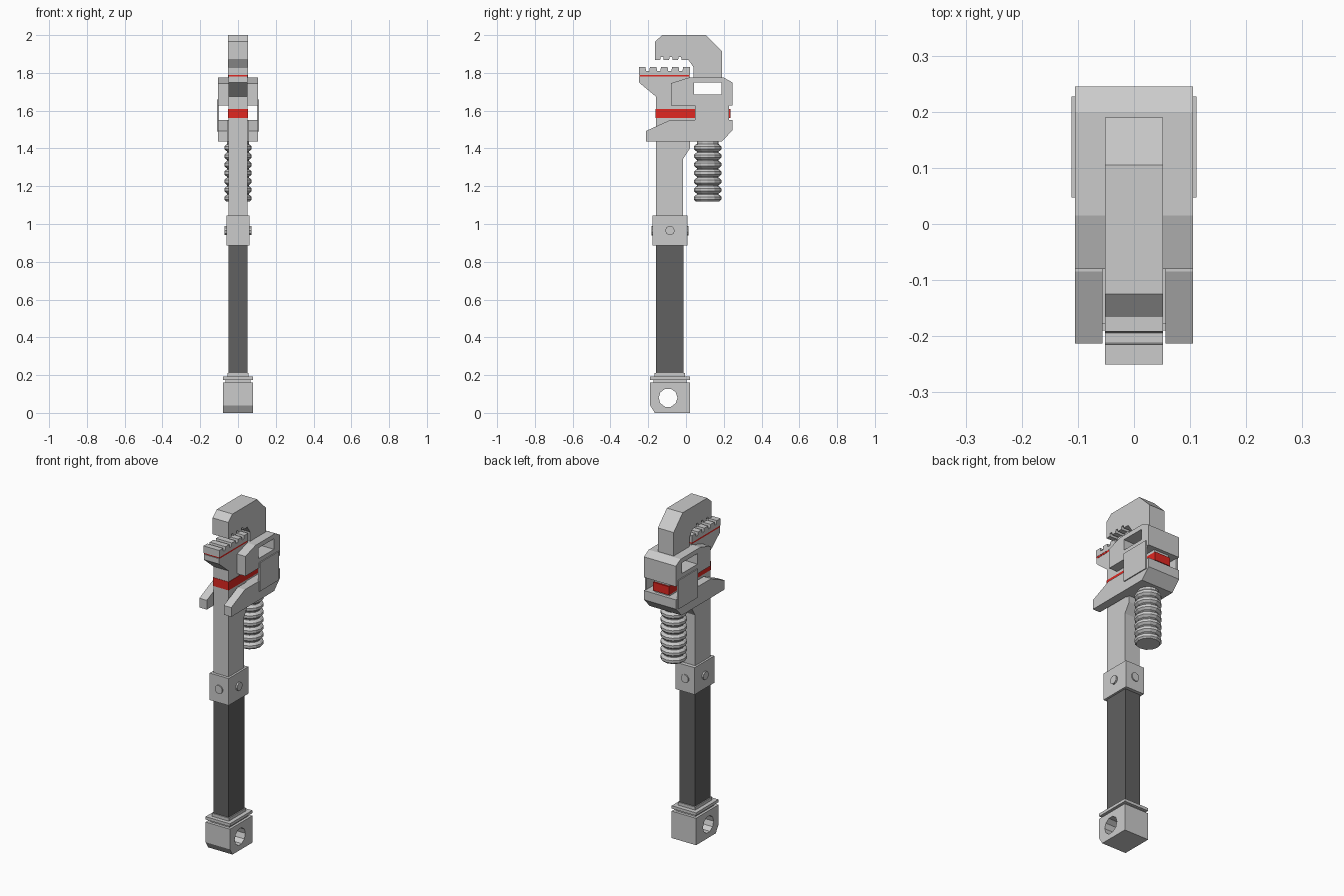
import bpy, bmesh, math
from mathutils import Matrix

if "Cube" in bpy.data.objects:
    bpy.data.objects.remove(bpy.data.objects["Cube"])


def material(name, rgb):
    m = bpy.data.materials.new(name)
    m.diffuse_color = (*rgb, 1)
    m.use_nodes = True
    m.node_tree.nodes["Principled BSDF"].inputs["Base Color"].default_value = m.diffuse_color
    return m


RED = material("red_paint", (0.75, 0.02, 0.015))
DARK = material("dark_grip", (0.12, 0.12, 0.12))


def finish(name, bm, mat=None):
    bmesh.ops.recalc_face_normals(bm, faces=bm.faces)
    me = bpy.data.meshes.new(name)
    bm.to_mesh(me)
    bm.free()
    ob = bpy.data.objects.new(name, me)
    bpy.context.collection.objects.link(ob)
    if mat:
        me.materials.append(mat)
    return ob


def prism(name, pts, x0, x1, mat=None):
    """Side profile (y, z) extruded from x0 to x1."""
    bm = bmesh.new()
    f = bm.faces.new([bm.verts.new((x0, y, z)) for y, z in pts])
    ext = bmesh.ops.extrude_face_region(bm, geom=[f])
    verts = [v for v in ext["geom"] if isinstance(v, bmesh.types.BMVert)]
    bmesh.ops.translate(bm, verts=verts, vec=(x1 - x0, 0, 0))
    return finish(name, bm, mat)


def box(name, x0, x1, y0, y1, z0, z1, mat=None):
    return prism(name, [(y0, z0), (y1, z0), (y1, z1), (y0, z1)], x0, x1, mat)


def cylinder(name, r, depth, loc, axis, sides):
    bm = bmesh.new()
    rot = Matrix.Rotation(math.pi / 2, 4, 'Y' if axis == 'X' else 'X')
    bmesh.ops.create_cone(bm, cap_ends=True, segments=sides, radius1=r, radius2=r,
                          depth=depth, matrix=Matrix.Translation(loc) @ rot)
    return finish(name, bm)


def cut(ob, cutter):
    mod = ob.modifiers.new("cut", 'BOOLEAN')
    mod.operation = 'DIFFERENCE'
    mod.solver = 'EXACT'
    mod.object = cutter
    bpy.context.view_layer.objects.active = ob
    bpy.ops.object.modifier_apply(modifier=mod.name)
    bpy.data.objects.remove(cutter)


def teeth(y0, y1, n, base, tip):
    """Square teeth along y: n teeth with narrow notches between them."""
    pitch = (y1 - y0) / (n - 0.4)
    pts = []
    for i in range(n):
        a = y0 + i * pitch
        b = a + pitch * 0.6
        pts += [(a, tip), (b, tip)]
        if i < n - 1:
            pts += [(b + 0.003, base), (a + pitch - 0.003, base)]
    return pts


# Base block with hanging hole, neck and flange
base = prism("base_block", [(-0.165, 0), (0.02, 0), (0.02, 0.16), (-0.19, 0.16), (-0.19, 0.04)],
             -0.08, 0.08)
cut(base, cylinder("hole_cutter", 0.05, 0.4, (0, -0.095, 0.08), 'X', 10))
box("base_neck", -0.065, 0.065, -0.172, 0.003, 0.155, 0.18)
box("base_flange", -0.08, 0.08, -0.19, 0.02, 0.175, 0.192)
box("grip_ferrule", -0.056, 0.056, -0.166, -0.006, 0.19, 0.21)

# Grip
box("grip", -0.05, 0.05, -0.16, -0.012, 0.2, 0.89, DARK)

# Collar with a bolt head on each side
box("collar", -0.062, 0.062, -0.177, 0.008, 0.885, 1.045)
cylinder("collar_bolt_side", 0.025, 0.144, (0, -0.085, 0.965), 'X', 10)
cylinder("collar_bolt_front", 0.025, 0.198, (0, -0.0845, 0.965), 'Y', 10)

# Shaft flaring into the lower jaw
prism("shaft", [(-0.16, 1.04), (-0.015, 1.04), (-0.015, 1.345), (0.02, 1.4), (0.02, 1.782),
                (-0.25, 1.782), (-0.25, 1.75), (-0.16, 1.675)], -0.05, 0.05)
box("jaw_stripe", -0.051, 0.051, -0.246, 0.018, 1.78, 1.791, RED)
prism("lower_teeth", [(0.02, 1.79), (-0.25, 1.79)] + teeth(-0.25, 0.02, 5, 1.811, 1.831),
      -0.052, 0.052)

# Red band wrapping the shaft, and core inside the housing
box("red_band", -0.052, 0.052, -0.162, 0.235, 1.56, 1.61, RED)
box("housing_core", -0.049, 0.049, 0.0, 0.225, 1.53, 1.64)

# Hook jaw
prism("hook_jaw", [(-0.165, 1.965), (-0.125, 2.0), (0.105, 2.0), (0.19, 1.915), (0.19, 1.75),
                   (0.04, 1.75), (0.04, 1.83), (0.012, 1.87)]
      + teeth(-0.165, 0.005, 4, 1.885, 1.868)[::-1], -0.052, 0.052)

# Housing: upper block with side window
upper = prism("housing_upper", [(-0.08, 1.628), (0.245, 1.628), (0.245, 1.75), (0.2, 1.775),
                                (0.015, 1.775), (-0.08, 1.745)], -0.105, 0.105)
cut(upper, box("window_cutter", -0.2, 0.2, 0.042, 0.188, 1.685, 1.748))

# Housing: lower block with two forward prongs
lower = prism("housing_lower", [(-0.213, 1.437), (0.19, 1.437), (0.245, 1.495), (0.245, 1.55),
                                (-0.085, 1.55), (-0.213, 1.492)], -0.105, 0.105)
cut(lower, box("slot_cutter", -0.056, 0.056, -0.4, 0.0, 1.3, 1.7))

# Thin cheek plates joining the two blocks
for side, name in ((-1, "cheek_plate_left"), (1, "cheek_plate_right")):
    a, b = sorted((side * 0.1, side * 0.111))
    box(name, a, b, 0.047, 0.227, 1.49, 1.66)

# Ribbed adjusting screw, turned from a profile
n, z0, pitch = 7, 1.12, 0.0445
prof = [(0, z0)]
for i in range(n):
    z = z0 + i * pitch
    prof += [(0.063, z), (0.072, z + 0.009), (0.072, z + 0.024), (0.063, z + 0.033),
             (0.057, z + 0.036), (0.057, z + pitch - 0.003)]
prof += [(0.057, 1.45), (0, 1.45)]
bm = bmesh.new()
vs = [bm.verts.new((r, 0.115, z)) for r, z in prof]
es = [bm.edges.new(p) for p in zip(vs, vs[1:])]
bmesh.ops.spin(bm, geom=vs + es, cent=(0, 0.115, 0), axis=(0, 0, 1), angle=2 * math.pi, steps=12)
bmesh.ops.remove_doubles(bm, verts=bm.verts, dist=0.0005)
finish("adjusting_screw", bm)
